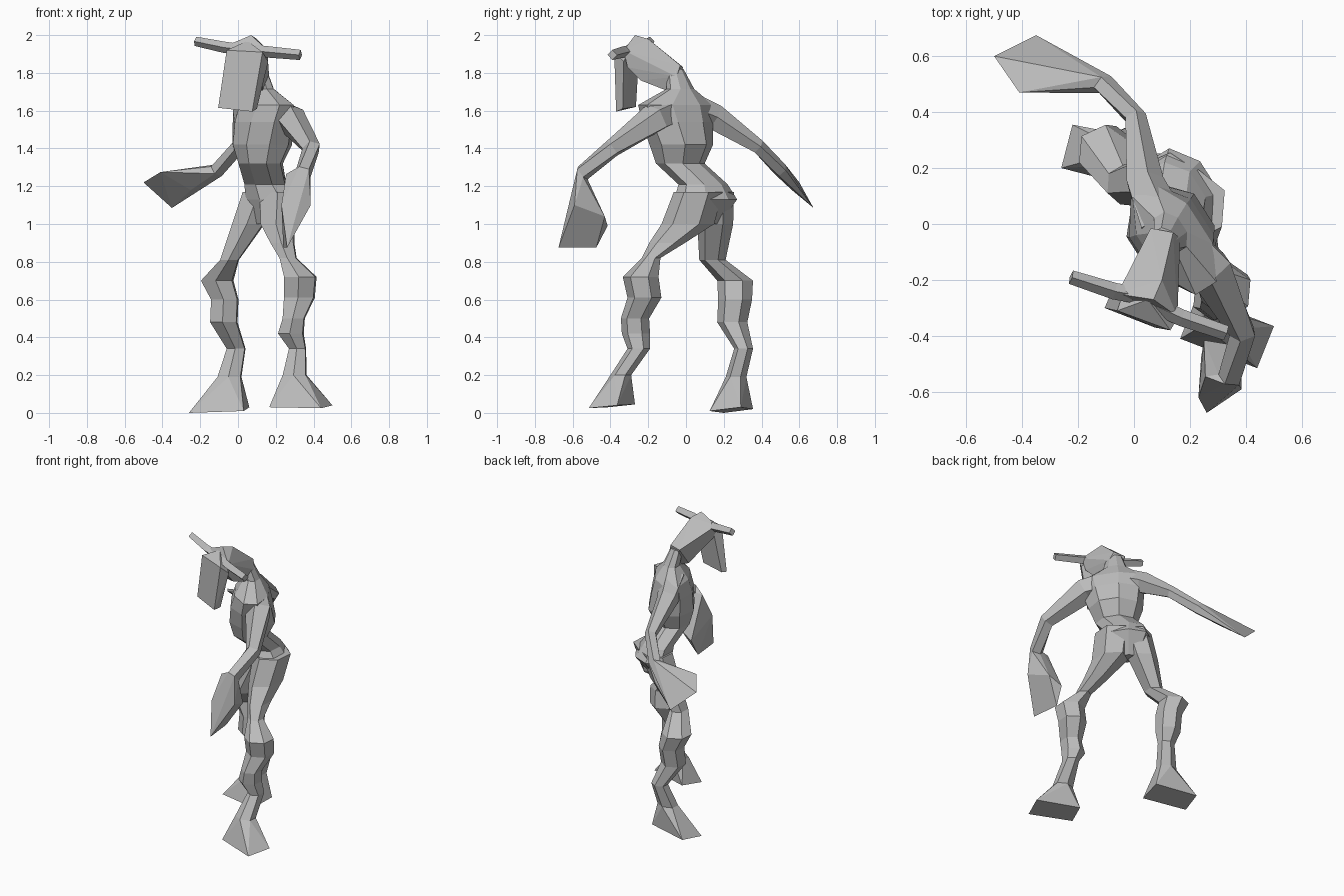
import bpy, bmesh
from math import cos, sin, tau, radians
from mathutils import Matrix, Vector

cube = bpy.data.objects.get("Cube")
if cube:
    bpy.data.objects.remove(cube, do_unlink=True)

grey = bpy.data.materials.new("plain grey")
grey.use_nodes = True
tone = (0.5, 0.5, 0.5, 1)
grey.diffuse_color = tone
grey.node_tree.nodes["Principled BSDF"].inputs["Base Color"].default_value = tone


def finish(name, bm):
    bmesh.ops.recalc_face_normals(bm, faces=bm.faces)
    mesh = bpy.data.meshes.new(name)
    bm.to_mesh(mesh)
    bm.free()
    mesh.materials.append(grey)
    obj = bpy.data.objects.new(name, mesh)
    bpy.context.collection.objects.link(obj)


def skin(name, rings):
    """Join rings of points into a capped, faceted tube."""
    bm = bmesh.new()
    loops = [[bm.verts.new(p) for p in ring] for ring in rings]
    n = len(loops[0])
    for a, b in zip(loops, loops[1:]):
        for i in range(n):
            j = (i + 1) % n
            bm.faces.new((a[i], a[j], b[j], b[i]))
    bm.faces.new(loops[0])
    bm.faces.new(loops[-1])
    finish(name, bm)


def block(name, points):
    """Faceted solid wrapped round a few corner points."""
    bm = bmesh.new()
    for p in points:
        bm.verts.new(p)
    hull = bmesh.ops.convex_hull(bm, input=bm.verts)
    loose = [v for v in hull["geom_interior"] if isinstance(v, bmesh.types.BMVert)]
    bmesh.ops.delete(bm, geom=loose, context="VERTS")
    bmesh.ops.dissolve_limit(bm, angle_limit=radians(3), verts=bm.verts, edges=bm.edges)
    finish(name, bm)


def stack(name, stations, sides, turn, yaw=0):
    """Level rings: x, y, z, half width, half depth; yaw swings the width axis."""
    swing = Matrix.Rotation(radians(yaw), 3, "Z")
    angles = [tau * i / sides + radians(turn) for i in range(sides)]
    rings = [[Vector((x, y, z)) + swing @ Vector((rx * cos(t), ry * sin(t), 0)) for t in angles]
             for x, y, z, rx, ry in stations]
    skin(name, rings)
    return rings


def tube(name, stations, sides=5):
    """Rings square to a path: x, y, z, radius."""
    path = [Vector(s[:3]) for s in stations]
    rings = []
    for i, s in enumerate(stations):
        along = (path[min(i + 1, len(path) - 1)] - path[max(i - 1, 0)]).normalized()
        u = along.cross(Vector((0, 0, 1))).normalized()
        v = along.cross(u)
        rings.append([path[i] + s[3] * (u * cos(tau * k / sides) + v * sin(tau * k / sides))
                      for k in range(sides)])
    skin(name, rings)
    return rings


# Pelvis, waist, chest and neck, turned to the figure's stance
stack("torso", [
    (.15, .09, 1.0, .10, .05), (.175, .105, 1.13, .18, .125), (.145, .09, 1.21, .14, .105),
    (.12, -.03, 1.32, .135, .115), (.13, -.025, 1.42, .175, .155),
    (.135, -.045, 1.54, .205, .14), (.145, -.055, 1.63, .225, .115),
    (.13, -.03, 1.715, .08, .055), (.11, -.06, 1.82, .05, .04)], 8, 22, -57)

# Legs, each ending in a wedge foot
right_leg = stack("right_leg", [
    (.12, .155, 1.17, .105, .1), (.055, .155, 1.0, .095, .095), (-.045, .14, .81, .055, .07),
    (-.11, .26, .70, .095, .095), (-.07, .26, .60, .08, .09), (-.075, .245, .48, .08, .08),
    (-.01, .305, .34, .055, .05), (-.045, .265, .19, .07, .055)], 6, 25)
left_leg = stack("left_leg", [
    (.22, .065, 1.17, .115, .13), (.21, .01, 1.0, .1, .14), (.235, -.1, .9, .07, .095),
    (.265, -.185, .82, .05, .05),
    (.33, -.24, .72, .095, .095), (.325, -.22, .61, .09, .09), (.295, -.27, .50, .065, .075),
    (.28, -.265, .42, .075, .075), (.315, -.25, .34, .05, .06),
    (.30, -.345, .20, .07, .055)], 6, 25)
block("right_foot", right_leg[-1] + [
    (-.26, .2, 0), (-.22, .355, .02), (.06, .29, .03), (.03, .125, .01)])
block("left_foot", left_leg[-1] + [
    (.165, -.41, .03), (.44, -.515, .025), (.5, -.365, .04), (.22, -.27, .045)])

# Arms, each ending in a broad blade hand
right_arm = tube("right_arm", [
    (.10, .0, 1.62, .09), (.035, .15, 1.565, .072), (.005, .38, 1.41, .04),
    (-.11, .5, 1.285, .04)])
left_arm = tube("left_arm", [
    (.16, -.06, 1.61, .09), (.275, -.16, 1.56, .085), (.39, -.39, 1.4, .05),
    (.345, -.55, 1.27, .045)])
block("right_hand", right_arm[-1] + [
    (-.41, .47, 1.275), (-.5, .6, 1.22), (-.35, .675, 1.085), (-.25, .56, 1.18)])
block("left_hand", left_arm[-1] + [
    (.255, -.545, 1.265), (.25, -.415, .99), (.34, -.43, 1.04), (.26, -.675, .875),
    (.24, -.475, .875), (.385, -.59, 1.1), (.23, -.62, 1.1)])

# Head, hanging snout and side horns
block("head", [
    (.06, -.015, 1.83), (.14, -.03, 1.84), (.165, -.05, 1.78), (.07, -.27, 2.0),
    (.1, -.2, 1.98), (-.06, -.25, 1.945), (.155, -.33, 1.92), (-.04, -.26, 1.86),
    (.14, -.31, 1.83), (.04, -.22, 1.76), (.13, -.24, 1.76), (.05, -.1, 1.71),
    (.13, -.06, 1.69)])
block("snout", [
    (-.06, -.31, 1.92), (.13, -.38, 1.91), (.16, -.33, 1.86), (-.04, -.25, 1.88),
    (-.105, -.3, 1.615), (.075, -.37, 1.595), (.1, -.335, 1.61), (-.09, -.265, 1.62),
    (.05, -.27, 1.97)])
tube("right_horn", [(.04, -.26, 1.92, .03), (-.07, -.24, 1.935, .03), (-.225, -.19, 1.967, .025)], 4)
tube("left_horn", [(.07, -.29, 1.92, .03), (.17, -.335, 1.91, .03), (.33, -.39, 1.895, .027)], 4)
